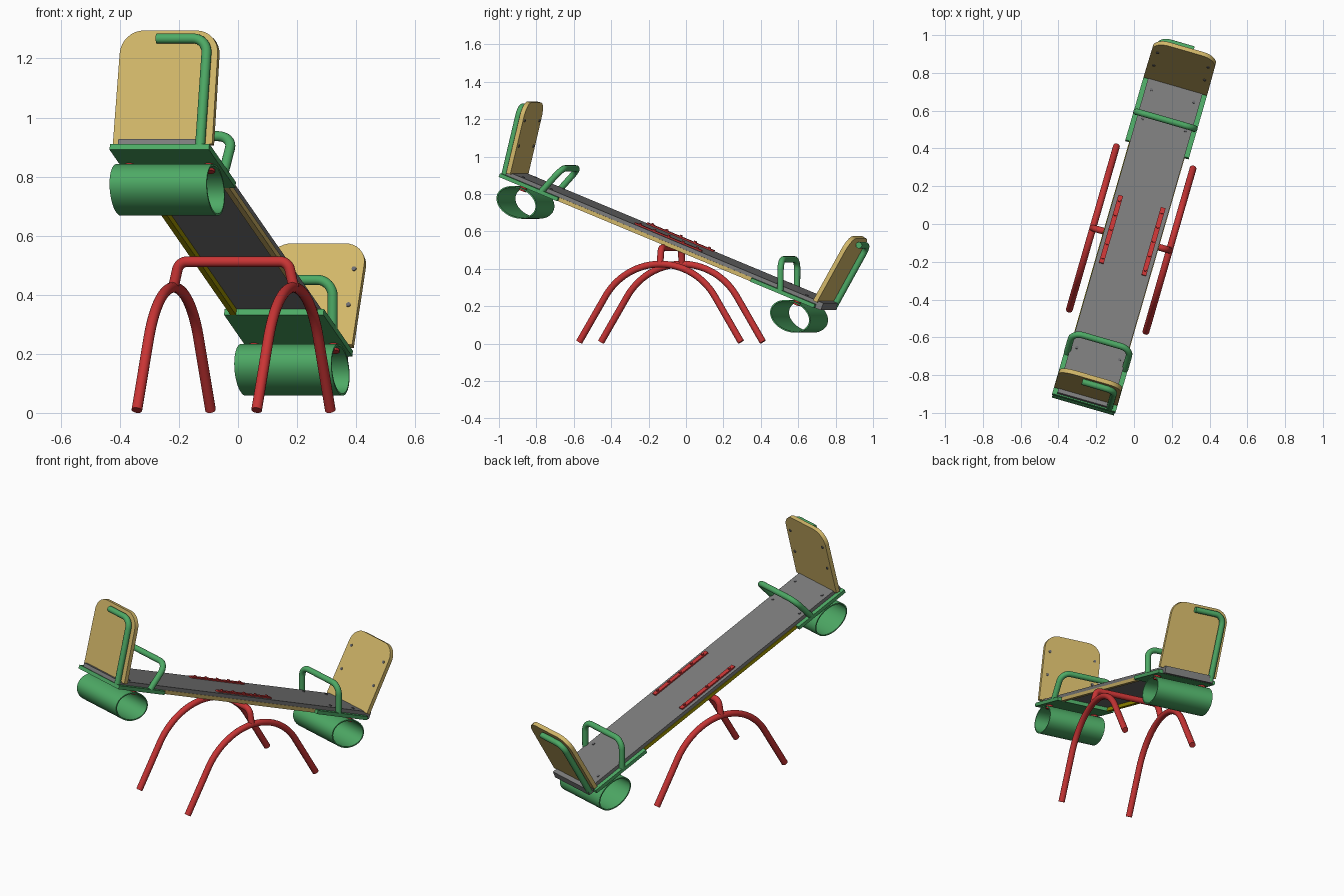
import bpy, bmesh, math
from math import radians, sin, cos, pi
from mathutils import Matrix, Vector

cube = bpy.data.objects.get("Cube")
if cube:
    bpy.data.objects.remove(cube, do_unlink=True)


def material(name, r, g, b):
    m = bpy.data.materials.new(name)
    m.use_nodes = True
    m.diffuse_color = (r, g, b, 1)
    m.node_tree.nodes["Principled BSDF"].inputs["Base Color"].default_value = (r, g, b, 1)
    return m


RED = material("red paint", 0.58, 0.035, 0.035)
GREEN = material("green paint", 0.075, 0.40, 0.13)
WOOD = material("light plywood", 0.64, 0.47, 0.14)
OLIVE = material("olive trim", 0.35, 0.30, 0.0)
GREY = material("grey deck", 0.20, 0.20, 0.20)
STEEL = material("bolt steel", 0.15, 0.15, 0.16)

# Frames: the stand is turned about z, the beam is also tilted
TURN = Matrix.Rotation(radians(-16.1), 4, 'Z')
STAND = Matrix.Translation((-0.015, -0.08, 0)) @ TURN
BEAM = Matrix.Translation((-0.015, -0.08, 0.573)) @ TURN @ Matrix.Rotation(radians(-21.8), 4, 'X')


def finish(name, bm, mat, frame, smooth=False):
    bmesh.ops.recalc_face_normals(bm, faces=bm.faces)
    mesh = bpy.data.meshes.new(name)
    bm.to_mesh(mesh)
    bm.free()
    mesh.materials.append(mat)
    ob = bpy.data.objects.new(name, mesh)
    ob.matrix_world = frame
    bpy.context.collection.objects.link(ob)
    if smooth:
        bpy.ops.object.select_all(action='DESELECT')
        ob.select_set(True)
        bpy.context.view_layer.objects.active = ob
        bpy.ops.object.shade_smooth_by_angle(angle=radians(35))
    return ob


def box(name, mat, frame, lo, hi):
    bm = bmesh.new()
    lo, hi = Vector(lo), Vector(hi)
    size = Matrix.Diagonal((*(hi - lo), 1))
    bmesh.ops.create_cube(bm, size=1, matrix=Matrix.Translation((lo + hi) / 2) @ size)
    return finish(name, bm, mat, frame)


def studs(name, mat, frame, points, radius, height, axis='Z'):
    bm = bmesh.new()
    spin = Matrix.Rotation(pi / 2, 4, 'X') if axis == 'Y' else Matrix()
    for p in points:
        bmesh.ops.create_cone(bm, cap_ends=True, segments=16, radius1=radius, radius2=radius,
                              depth=height, matrix=Matrix.Translation(p) @ spin)
    return finish(name, bm, mat, frame, True)


def fillet(points, radius, steps=8):
    """Round the inner corners of a path."""
    pts = [Vector(p) for p in points]
    out = [pts[0]]
    for a, b, c in zip(pts, pts[1:], pts[2:]):
        d1, d2 = (a - b).normalized(), (c - b).normalized()
        half = d1.angle(d2) / 2
        centre = b + (d1 + d2).normalized() * radius / sin(half)
        reach = radius / math.tan(half)
        v1, v2 = b + d1 * reach - centre, b + d2 * reach - centre
        out += [centre + v1.slerp(v2, i / steps) * radius / v1.slerp(v2, i / steps).length
                for i in range(steps + 1)]
    return out + [pts[-1]]


def pipe(name, mat, frame, path, radius, sides=16):
    """Sweep a round section along a planar path."""
    bm = bmesh.new()
    path = [Vector(p) for p in path]
    n = len(path)
    flat = (path[n // 2] - path[0]).cross(path[-1] - path[0]).normalized()
    rings = []
    for i, p in enumerate(path):
        before = (p - path[max(i - 1, 0)]).normalized()
        after = (path[min(i + 1, n - 1)] - p).normalized()
        side = flat.cross(before + after).normalized()
        rings.append([bm.verts.new(p + radius * (flat * cos(t) + side * sin(t)))
                      for t in (2 * pi * k / sides for k in range(sides))])
    for r, q in zip(rings, rings[1:]):
        for k in range(sides):
            j = (k + 1) % sides
            bm.faces.new((r[k], r[j], q[j], q[k]))
    bm.faces.new(rings[0])
    bm.faces.new(rings[-1])
    return finish(name, bm, mat, frame, True)


# Stand: two arches joined by a raised crossbar
arc = [(0.355 * sin(radians(t)), 0.07 + 0.355 * cos(radians(t))) for t in range(-58, 59, 4)]
profile = [(-0.45, 0.009)] + arc + [(0.45, 0.009)]
for label, x in (("left", 0.211), ("right", -0.211)):
    pipe(label + "_arch", RED, STAND, [(x, u, z) for u, z in profile], 0.018)
pipe("crossbar", RED, STAND, fillet([(-0.212, 0, 0.425), (-0.192, 0, 0.512),
                                     (0.192, 0, 0.512), (0.212, 0, 0.425)], 0.035), 0.018)

# Deck with rails below its edges
box("deck", GREY, BEAM, (-0.15, -0.955, -0.021), (0.15, 0.96, 0))
box("deck_end_lip", GREY, BEAM, (-0.15, 0.925, -0.041), (0.15, 0.96, -0.021))
box("left_rail", WOOD, BEAM, (0.133, -0.613, -0.042), (0.153, 0.544, -0.021))
box("right_rail", OLIVE, BEAM, (-0.153, -0.613, -0.042), (-0.133, 0.544, -0.021))

# Bolted straps over the pivot
for label, x in (("left", 0.117), ("right", -0.117)):
    box(label + "_strap", RED, BEAM, (x - 0.013, -0.18, 0), (x + 0.013, 0.22, 0.008))
    studs(label + "_strap_bolts", RED, BEAM,
          [(x, -0.15 + 0.085 * i, 0.01) for i in range(5)], 0.008, 0.01)

# Seat ends: each is built outward along +y, the raised one is turned half round
for label, frame, inner, outer in (("low", BEAM, 0.544, 0.925),
                                   ("high", BEAM @ Matrix.Rotation(pi, 4, 'Z'), 0.613, 0.962)):
    box(label + "_seat_plate", GREEN, frame, (-0.175, inner, -0.042), (0.175, outer, -0.021))
    studs(label + "_seat_bolts", STEEL, frame,
          [(x, y, 0.001) for x in (-0.117, 0.117) for y in (0.68, 0.85)], 0.008, 0.006)

    # Hand grip leaning toward the middle
    grip = [(-0.16, 0.715, -0.025), (-0.16, 0.655, 0.13), (0.16, 0.655, 0.13), (0.16, 0.715, -0.025)]
    pipe(label + "_hand_grip", GREEN, frame, fillet(grip, 0.055), 0.017)

    # Squashed hollow bumper and its mounting studs
    bm = bmesh.new()
    count = 48
    loops = []
    for x, inset in ((-0.171, 0), (0.171, 0), (0.171, 0.007), (-0.171, 0.007)):
        loops.append([bm.verts.new((x, 0.82 + (0.116 - inset) * cos(2 * pi * k / count),
                                    -0.132 + (0.082 - inset) * sin(2 * pi * k / count)))
                      for k in range(count)])
    for r, q in zip(loops, loops[1:] + loops[:1]):
        for k in range(count):
            j = (k + 1) % count
            bm.faces.new((r[k], r[j], q[j], q[k]))
    finish(label + "_bumper", bm, GREEN, frame, True)
    studs(label + "_bumper_mounts", RED, frame,
          [(x, 0.82, -0.053) for x in (-0.14, 0.14)], 0.02, 0.026)

    # Backrest panel with rounded top corners
    back = frame @ Matrix.Translation((0, 0.908, 0)) @ Matrix.Rotation(radians(-8), 4, 'X')
    outline = fillet([(-0.175, 0, -0.005), (-0.172, 0, 0.39),
                      (0.172, 0, 0.39), (0.175, 0, -0.005)], 0.08)
    bm = bmesh.new()
    face = bm.faces.new([bm.verts.new(p) for p in outline])
    grown = bmesh.ops.extrude_face_region(bm, geom=[face])["geom"]
    bmesh.ops.translate(bm, vec=(0, 0.024, 0),
                        verts=[v for v in grown if isinstance(v, bmesh.types.BMVert)])
    finish(label + "_backrest", bm, WOOD, back, True)
    studs(label + "_backrest_bolts", STEEL, back,
          [(x, -0.001, z) for x in (-0.14, 0.14) for z in (0.15, 0.29)], 0.008, 0.006, 'Y')

    # Bent pipe behind the backrest
    pipe(label + "_backrest_pipe", GREEN, back,
         fillet([(-0.138, 0.041, -0.025), (-0.138, 0.041, 0.358), (0.04, 0.041, 0.358)], 0.05), 0.017)
